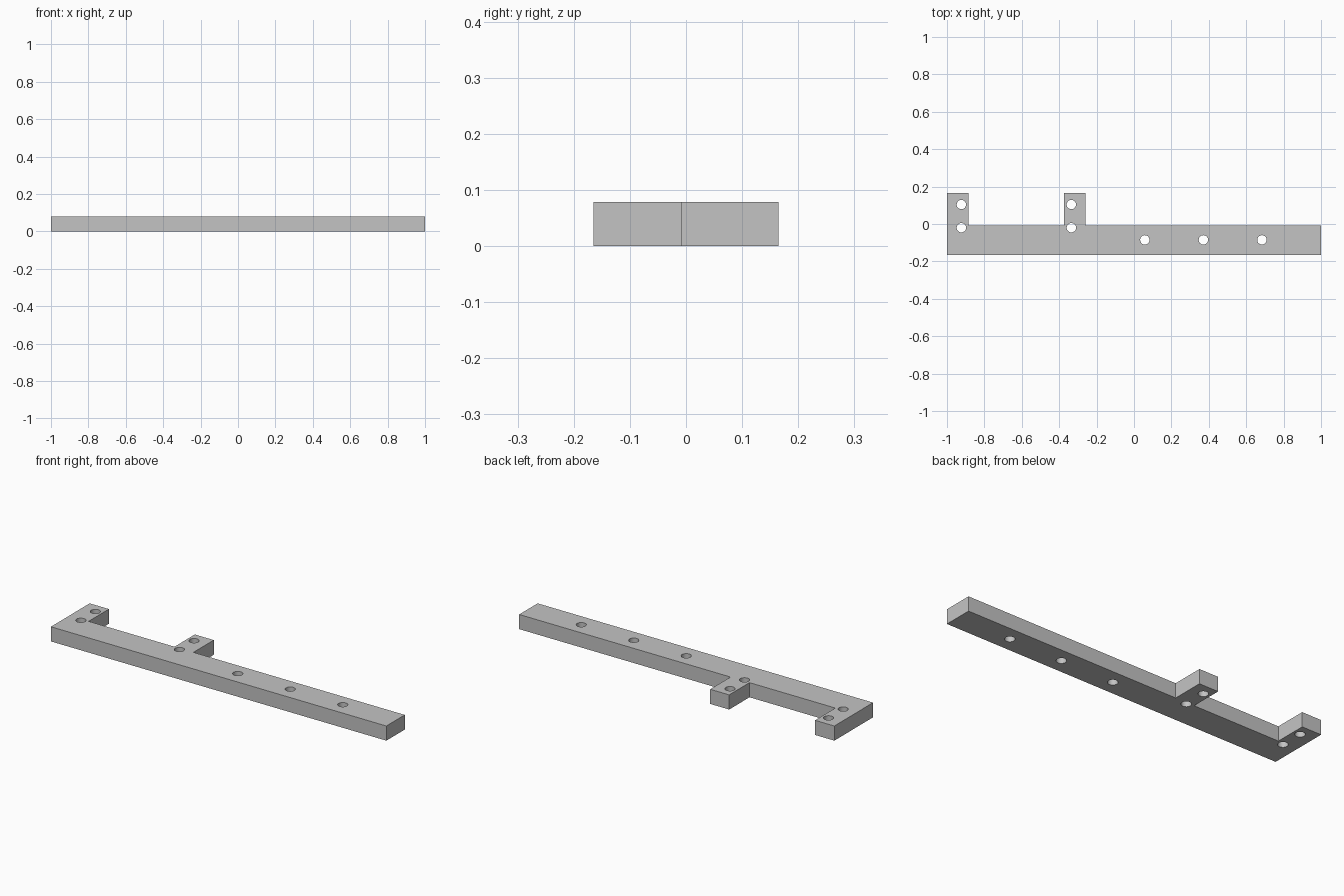
import bpy, bmesh
from mathutils import Matrix

cube = bpy.data.objects.get("Cube")
if cube:
    bpy.data.objects.remove(cube, do_unlink=True)

HEIGHT = 0.079
FRONT, STEP, BACK = -0.165, -0.008, 0.165
HOLE_RADIUS = 0.025

grey = bpy.data.materials.new("grey metal")
grey.use_nodes = True
colour = (0.55, 0.55, 0.55, 1)
grey.diffuse_color = colour
grey.node_tree.nodes["Principled BSDF"].inputs["Base Color"].default_value = colour


def add_object(name, bm):
    bmesh.ops.recalc_face_normals(bm, faces=bm.faces)
    mesh = bpy.data.meshes.new(name)
    bm.to_mesh(mesh)
    bm.free()
    mesh.materials.append(grey)
    obj = bpy.data.objects.new(name, mesh)
    bpy.context.collection.objects.link(obj)
    return obj


# Bar outline with the end tab and the middle tab, extruded upward
outline = [(-1, FRONT), (1, FRONT), (1, STEP),
           (-0.26, STEP), (-0.26, BACK), (-0.373, BACK), (-0.373, STEP),
           (-0.885, STEP), (-0.885, BACK), (-1, BACK)]
bm = bmesh.new()
base = bm.faces.new([bm.verts.new((x, y, 0)) for x, y in outline])
extruded = bmesh.ops.extrude_face_region(bm, geom=[base], use_keep_orig=True)
top = [v for v in extruded["geom"] if isinstance(v, bmesh.types.BMVert)]
bmesh.ops.translate(bm, verts=top, vec=(0, 0, HEIGHT))
bar = add_object("mounting_bar", bm)

# Bolt holes: a pair through each tab, then a row along the bar
holes = [(x, y) for x in (-0.923, -0.335) for y in (-0.02, 0.104)]
holes += [(x, -0.085) for x in (0.058, 0.371, 0.684)]
bm = bmesh.new()
for x, y in holes:
    bmesh.ops.create_cone(bm, cap_ends=True, segments=40, radius1=HOLE_RADIUS,
                          radius2=HOLE_RADIUS, depth=HEIGHT * 2,
                          matrix=Matrix.Translation((x, y, HEIGHT / 2)))
cutter = add_object("hole_cutter", bm)
cutter.hide_render = True

# Drill the holes and remove the cutter
drill = bar.modifiers.new("bolt holes", "BOOLEAN")
drill.operation = "DIFFERENCE"
drill.solver = "EXACT"
drill.object = cutter
bpy.ops.object.select_all(action="DESELECT")
bpy.context.view_layer.objects.active = bar
bar.select_set(True)
bpy.ops.object.modifier_apply(modifier=drill.name)
bpy.data.objects.remove(cutter, do_unlink=True)
bpy.ops.object.shade_smooth_by_angle()
